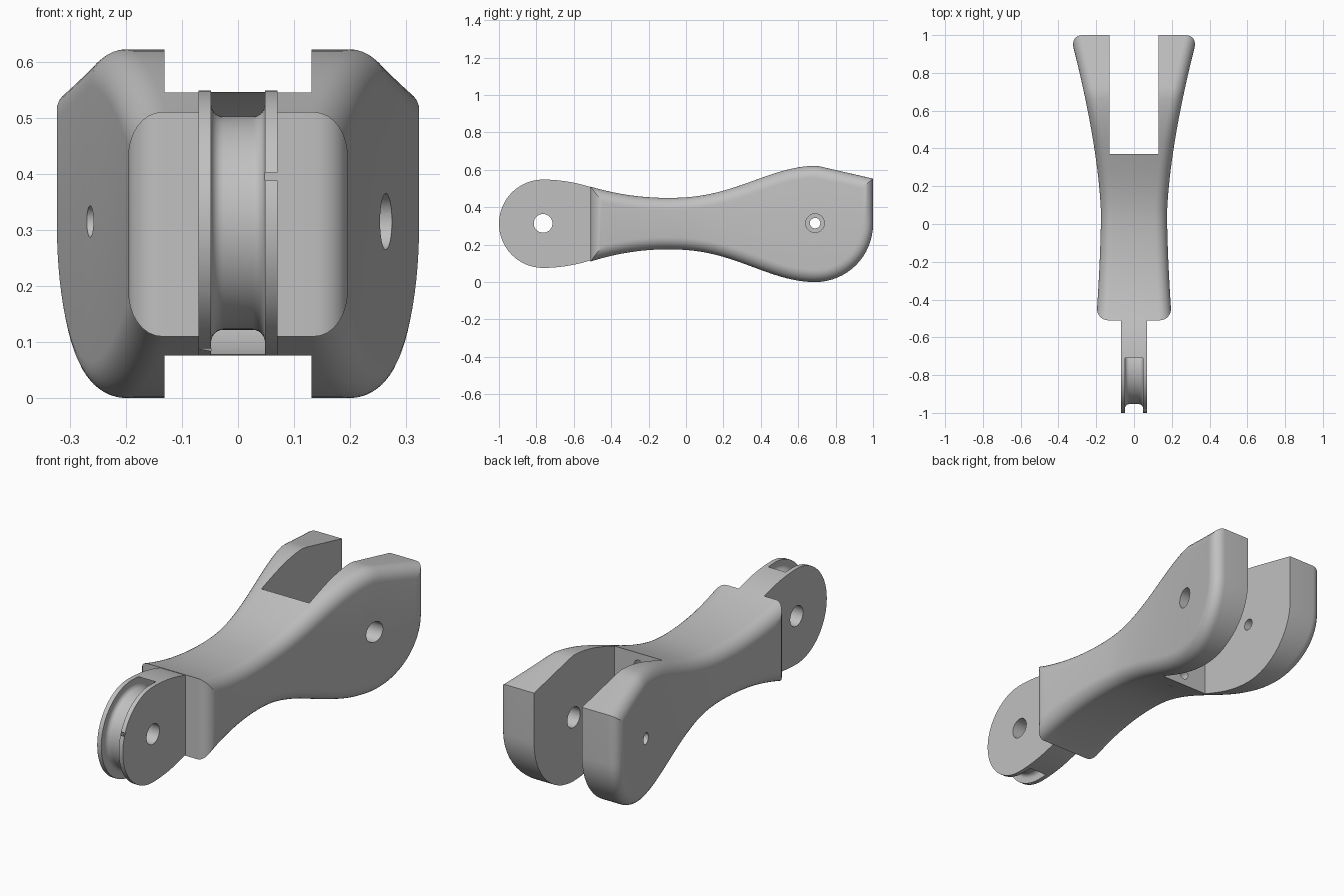
import bpy
import bmesh
from math import sin, cos, pi, sqrt, radians
from mathutils import Matrix, Vector

if "Cube" in bpy.data.objects:
    bpy.data.objects.remove(bpy.data.objects["Cube"], do_unlink=True)

grey = bpy.data.materials.new("light_grey")
grey.use_nodes = True
grey.diffuse_color = (0.53, 0.53, 0.53, 1)
grey.node_tree.nodes["Principled BSDF"].inputs["Base Color"].default_value = (0.53, 0.53, 0.53, 1)

FRONT, BACK, PIN_Y, PIN_Z = -0.51, 1.0, 0.69, 0.31
FILLET = 0.065
KNUCKLE_Y, KNUCKLE_Z, KNUCKLE_R = -0.764, 0.312, 0.236


def make_object(name, bm):
    bmesh.ops.recalc_face_normals(bm, faces=bm.faces)
    mesh = bpy.data.meshes.new(name)
    bm.to_mesh(mesh)
    bm.free()
    mesh.materials.append(grey)
    obj = bpy.data.objects.new(name, mesh)
    bpy.context.scene.collection.objects.link(obj)
    return obj


def bridge(bm, a, b):
    for i in range(len(a)):
        j = (i + 1) % len(a)
        bm.faces.new((a[i], a[j], b[j], b[i]))


def cylinder(name, centre, radius, length, axis="X"):
    bm = bmesh.new()
    bmesh.ops.create_cone(bm, cap_ends=True, segments=40, radius1=radius, radius2=radius, depth=length)
    turn = Matrix.Rotation(pi / 2, 4, "Y" if axis == "X" else "X")
    bm.transform(Matrix.Translation(centre) @ turn)
    return make_object(name, bm)


def box(name, centre, size):
    bm = bmesh.new()
    bmesh.ops.create_cube(bm, size=1)
    bm.transform(Matrix.Translation(centre) @ Matrix.Diagonal((*size, 1)))
    return make_object(name, bm)


def cut(obj, cutters):
    for c in cutters:
        mod = obj.modifiers.new("cut", "BOOLEAN")
        mod.operation = "DIFFERENCE"
        mod.solver = "EXACT"
        mod.object = c
    bpy.context.view_layer.update()
    dg = bpy.context.evaluated_depsgraph_get()
    mesh = bpy.data.meshes.new_from_object(obj.evaluated_get(dg))
    obj.modifiers.clear()
    obj.data = mesh
    for c in cutters:
        bpy.data.objects.remove(c, do_unlink=True)


def smooth(obj):
    bpy.ops.object.select_all(action="DESELECT")
    obj.select_set(True)
    bpy.context.view_layer.objects.active = obj
    bpy.ops.object.shade_smooth_by_angle(angle=radians(25))


# Body outlines: top, bottom and half width along y
def ease(p):
    return 0.5 - 0.5 * cos(pi * p ** 1.18)


def top(y):
    if y < -0.1:
        return 0.45 + 0.06 * ((y + 0.1) / 0.41) ** 2
    if y < 0.7:
        return 0.45 + 0.172 * ease((y + 0.1) / 0.8)
    return 0.622 - 0.23 * (y - 0.7)


def bottom(y):
    if y < -0.1:
        return 0.175 - 0.065 * ((y + 0.1) / 0.41) ** 2
    return 0.175 * (1 - ease(min(1, (y + 0.1) / 0.79)))


def half_width(y):
    if y < 0.05:
        return 0.175 + 0.025 * ((0.05 - y) / 0.56) ** 1.6
    return 0.175 + 0.176 * (y - 0.05) ** 1.54


def stretch(f, y):
    slope = (f(y + 0.002) - f(y - 0.002)) / 0.004
    return sqrt(1 + slope * slope)


def side_outline(d):
    """Stations (y, bottom, top) of the side outline inset by d."""
    rows = []
    start = FRONT + d
    for i in range(40):
        y = start + (PIN_Y - start) * i / 40
        rows.append((y, bottom(y) + d * stretch(bottom, y), top(y) - d * stretch(top, y)))
    r = PIN_Z - d
    for i in range(17):
        a = pi / 2 * i / 16
        y = PIN_Y + r * sin(a)
        rows.append((y, PIN_Z - r * cos(a), top(y) - d * stretch(top, y)))
    return rows


# Body: stacked side outlines, rounded towards both flanks
bm = bmesh.new()
steps = 8
angles = [pi / 2 * i / steps for i in range(steps + 1)]
layers = [(-1, a) for a in reversed(angles)] + [(1, a) for a in angles]
loops = []
for side, a in layers:
    rows = side_outline(FILLET * (1 - cos(a)))
    x = [side * (half_width(y) - FILLET * (1 - sin(a))) for y, _, _ in rows]
    tops = [bm.verts.new((x[i], r[0], r[2])) for i, r in enumerate(rows)]
    lows = [bm.verts.new((x[i], r[0], r[1])) for i, r in enumerate(rows)]
    loops.append((tops, lows))
for (t0, l0), (t1, l1) in zip(loops, loops[1:]):
    bridge(bm, t0 + l0[::-1], t1 + l1[::-1])
for t, l in (loops[0], loops[-1]):
    for i in range(len(t) - 1):
        bm.faces.new((t[i], t[i + 1], l[i + 1], l[i]))
body = make_object("link_body", bm)

# Fork slot, pin holes of two sizes, cord holes in the slot wall
cut(body, [
    box("slot_cutter", (0, 0.87, 0.3), (0.262, 1.0, 1.2)),
    cylinder("large_pin_cutter", (0.3, PIN_Y, 0.315), 0.05, 0.5),
    cylinder("small_pin_cutter", (-0.3, PIN_Y, 0.315), 0.028, 0.5),
    cylinder("upper_cord_cutter", (0, 0.37, 0.485), 0.025, 0.2, "Y"),
    cylinder("lower_cord_cutter", (0, 0.37, 0.135), 0.025, 0.2, "Y"),
])
smooth(body)

# Knuckle tongue: round nose tapering into the body
profile = []
for i in range(49):
    a = pi / 2 + pi * i / 48
    profile.append((KNUCKLE_Y + KNUCKLE_R * cos(a), KNUCKLE_Z + KNUCKLE_R * sin(a)))
taper = [(u, KNUCKLE_R - 0.62 * u * u) for u in (0.294 * i / 10 for i in range(1, 11))]
profile += [(KNUCKLE_Y + u, KNUCKLE_Z - h) for u, h in taper]
profile += [(KNUCKLE_Y + u, KNUCKLE_Z + h) for u, h in reversed(taper)]
bm = bmesh.new()
ends = [[bm.verts.new((x, y, z)) for y, z in profile] for x in (-0.07, 0.07)]
bridge(bm, *ends)
for loop in ends:
    bm.faces.new(loop)
tongue = make_object("knuckle_tongue", bm)

# Cord groove: a ring with a rounded floor, swept around the knuckle
w, floor, rim, f = 0.048, 0.19, 0.2403, 0.022
section = [(-w, rim)]
for i in range(7):
    a = pi / 2 * i / 6
    section.append((-w + f - f * cos(a), floor + f - f * sin(a)))
section += [(-x, r) for x, r in reversed(section)]
bm = bmesh.new()
rings = []
for k in range(96):
    a = 2 * pi * k / 96
    rings.append([bm.verts.new((x, KNUCKLE_Y + r * cos(a), KNUCKLE_Z + r * sin(a))) for x, r in section])
for k in range(96):
    bridge(bm, rings[k], rings[(k + 1) % 96])
groove = make_object("groove_cutter", bm)
cut(tongue, [groove, cylinder("knuckle_pin_cutter", (0, KNUCKLE_Y, 0.314), 0.05, 0.4)])
smooth(tongue)
